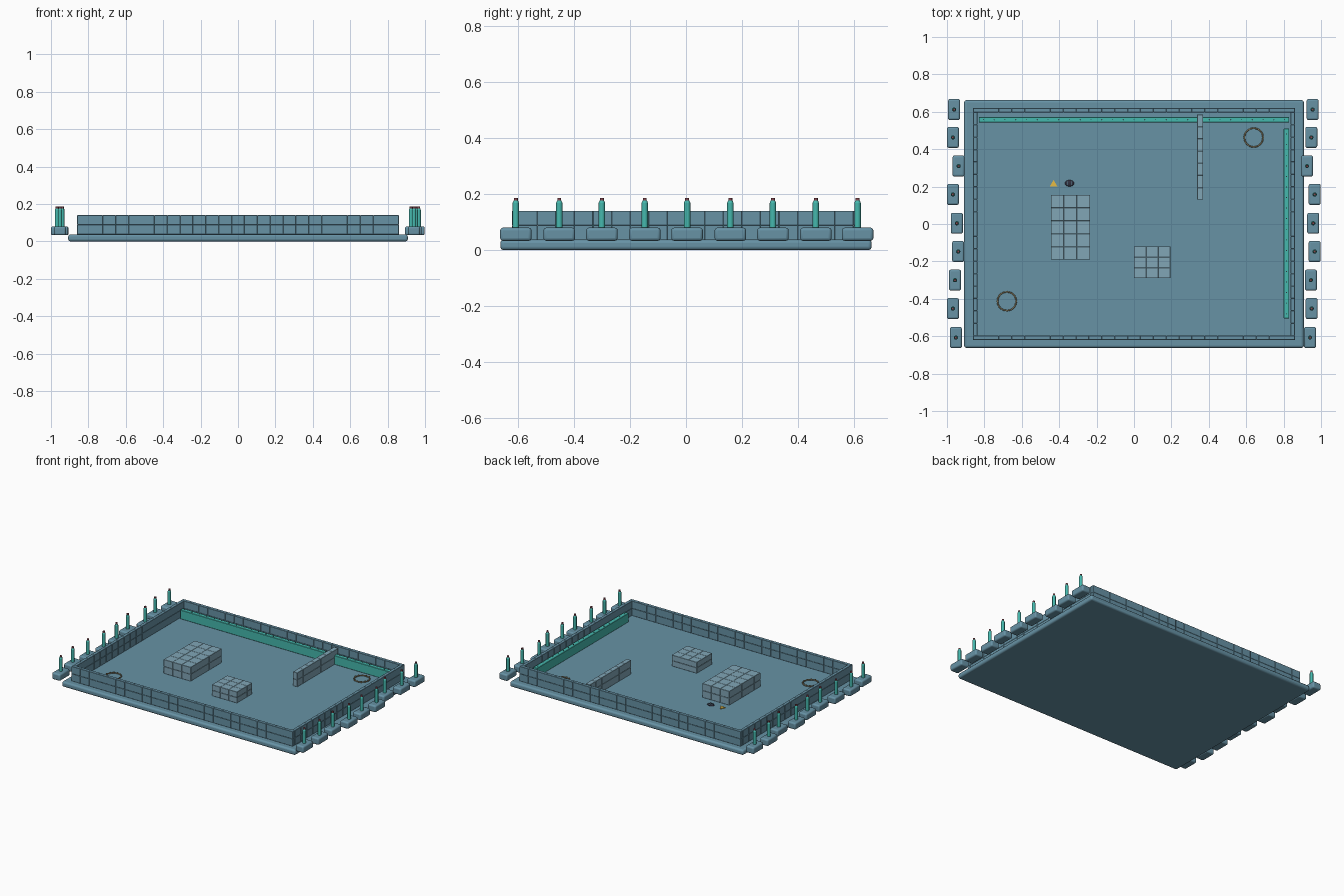
import bpy, bmesh, math
from mathutils import Matrix, Vector

if "Cube" in bpy.data.objects:
    bpy.data.objects.remove(bpy.data.objects["Cube"])


def material(name, rgb):
    m = bpy.data.materials.new(name)
    m.diffuse_color = (*rgb, 1)
    m.use_nodes = True
    m.node_tree.nodes["Principled BSDF"].inputs["Base Color"].default_value = m.diffuse_color
    return m


SLATE = material("slate", (0.135, 0.288, 0.376))
TILE = material("tile", (0.22, 0.38, 0.47))
TEAL = material("teal", (0.06, 0.48, 0.42))
DARK = material("dark", (0.03, 0.03, 0.05))
RED = material("dull_red", (0.25, 0.07, 0.09))
ROPE = material("rope", (0.25, 0.21, 0.12))
YELLOW = material("yellow", (0.8, 0.5, 0.06))


def add_box(bm, lo, hi):
    lo, hi = Vector(lo), Vector(hi)
    bmesh.ops.create_cube(bm, size=1, matrix=Matrix.Translation((lo + hi) / 2)
                          @ Matrix.Diagonal((*(hi - lo), 1)))


def add_cyl(bm, x, y, z0, z1, r, n=12, r2=None):
    bmesh.ops.create_cone(bm, cap_ends=True, segments=n, radius1=r, radius2=r if r2 is None else r2,
                          depth=z1 - z0, matrix=Matrix.Translation((x, y, (z0 + z1) / 2)))


def finish(bm, name, mat, bevel=0, segments=1, smooth=False):
    me = bpy.data.meshes.new(name)
    bm.to_mesh(me)
    bm.free()
    ob = bpy.data.objects.new(name, me)
    bpy.context.collection.objects.link(ob)
    me.materials.append(mat)
    if bevel:
        b = ob.modifiers.new("bevel", 'BEVEL')
        b.width, b.segments = bevel, segments
    if smooth:
        bpy.context.view_layer.objects.active = ob
        ob.select_set(True)
        bpy.ops.object.shade_smooth_by_angle(angle=math.radians(35))
        ob.select_set(False)
    return ob


def box(name, lo, hi, mat, bevel=0, segments=1):
    bm = bmesh.new()
    add_box(bm, lo, hi)
    return finish(bm, name, mat, bevel, segments, smooth=segments > 1)


def tiled(name, lo, hi, counts, mat):
    """Block built from a grid of small bricks with fine joints."""
    bm = bmesh.new()
    size = [(hi[i] - lo[i]) / counts[i] for i in range(3)]
    for i in range(counts[0]):
        for j in range(counts[1]):
            for k in range(counts[2]):
                a = [lo[n] + size[n] * c for n, c in enumerate((i, j, k))]
                add_box(bm, a, [a[n] + size[n] for n in range(3)])
    return finish(bm, name, mat, 0.0012)


FLOOR, TOP = 0.037, 0.14

# Base slab with rounded rim
box("base_slab", (-0.908, -0.662, 0), (0.908, 0.662, FLOOR), SLATE, 0.012, 3)

# Perimeter brick walls
for s, side in ((-1, "front"), (1, "back")):
    a, b = sorted((s * 0.597, s * 0.62))
    tiled(side + "_wall", (-0.86, a, FLOOR), (0.86, b, TOP), (25, 1, 2), SLATE)
for s, side in ((-1, "left"), (1, "right")):
    a, b = sorted((s * 0.838, s * 0.86))
    tiled(side + "_wall", (a, -0.597, FLOOR), (b, 0.597, TOP), (1, 18, 2), SLATE)

# Inner partition and the two brick stacks
tiled("partition_wall", (0.337, 0.13, FLOOR), (0.37, 0.585, 0.136), (1, 7, 2), TILE)
tiled("large_brick_stack", (-0.445, -0.19, FLOOR), (-0.235, 0.155, 0.135), (3, 5, 2), TILE)
tiled("small_brick_stack", (0.0, -0.29, FLOOR), (0.195, -0.12, 0.115), (3, 3, 2), TILE)

# Teal rails with rows of studs
box("back_rail", (-0.83, 0.543, FLOOR), (0.83, 0.572, 0.1), TEAL, 0.002)
box("right_rail", (0.8, -0.505, FLOOR), (0.83, 0.51, 0.1), TEAL, 0.002)
bm = bmesh.new()
for i in range(29):
    add_cyl(bm, -0.805 + i * 0.0575, 0.5575, 0.099, 0.102, 0.003, 8)
for i in range(18):
    add_cyl(bm, 0.815, -0.48 + i * 0.0565, 0.099, 0.102, 0.003, 8)
finish(bm, "rail_studs", DARK)

# Side pads carrying posts, slightly staggered
ROWS = (0.612, 0.463, 0.31, 0.158, 0.004, -0.147, -0.3, -0.452, -0.607)
LEFT = (-0.962, -0.968, -0.938, -0.968, -0.947, -0.94, -0.957, -0.968, -0.952)
RIGHT = (0.955, 0.948, 0.925, 0.966, 0.958, 0.966, 0.946, 0.95, 0.941)
for side, xs in (("left", LEFT), ("right", RIGHT)):
    pads, posts, tips = bmesh.new(), bmesh.new(), bmesh.new()
    for x, y in zip(xs, ROWS):
        add_box(pads, (x - 0.032, y - 0.056, 0.033), (x + 0.032, y + 0.056, 0.08))
        add_cyl(posts, x, y, 0.078, 0.168, 0.0115, 14)
        add_cyl(posts, x, y, 0.168, 0.176, 0.0115, 14, 0.008)
        add_cyl(tips, x, y, 0.175, 0.186, 0.007, 12)
    finish(pads, side + "_pads", SLATE, 0.01, 3, True)
    finish(posts, side + "_posts", TEAL, smooth=True)
    finish(tips, side + "_post_tips", RED, smooth=True)

# Floor rings with small beads
for n, (x, y) in enumerate(((0.64, 0.462), (-0.68, -0.413)), 1):
    bpy.ops.mesh.primitive_torus_add(major_radius=0.05, minor_radius=0.004, major_segments=32,
                                     minor_segments=8, location=(x, y, FLOOR + 0.003))
    ring = bpy.context.object
    ring.name = f"floor_ring_{n}"
    ring.data.materials.append(ROPE)
    bpy.ops.object.shade_smooth()
    ring.select_set(False)
    bm = bmesh.new()
    for i in range(12):
        a = i * math.tau / 12
        add_cyl(bm, x + 0.05 * math.cos(a), y + 0.05 * math.sin(a), FLOOR, FLOOR + 0.009, 0.005, 8)
    finish(bm, f"ring_beads_{n}", ROPE)

# Flat yellow triangle marker
bm = bmesh.new()
bmesh.ops.create_cone(bm, cap_ends=True, segments=3, radius1=0.023, radius2=0.023, depth=0.006,
                      matrix=Matrix.Translation((-0.43, 0.213, FLOOR + 0.003)))
finish(bm, "triangle_marker", YELLOW)

# Low dark dome marker with ribs
bm = bmesh.new()
bmesh.ops.create_uvsphere(bm, u_segments=20, v_segments=10, radius=1,
                          matrix=Matrix.Translation((-0.345, 0.218, FLOOR + 0.002))
                          @ Matrix.Diagonal((0.025, 0.017, 0.007, 1)))
finish(bm, "dome_marker", DARK, smooth=True)
bm = bmesh.new()
for dx in (-0.01, 0, 0.01):
    add_box(bm, (-0.346 + dx, 0.205, FLOOR), (-0.344 + dx, 0.231, FLOOR + 0.009))
finish(bm, "dome_ribs", SLATE)
